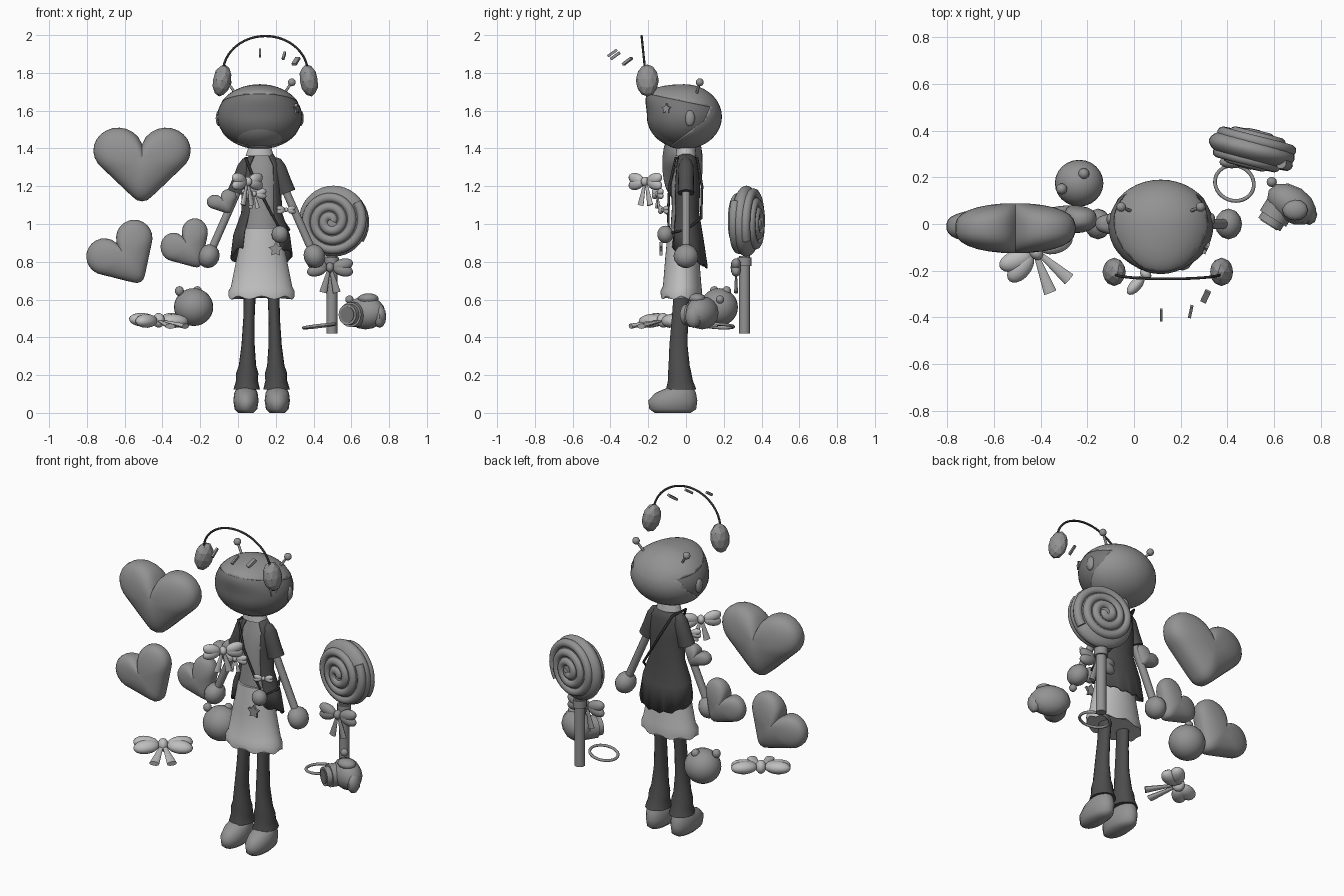
import bpy, bmesh
from math import sin, cos, pi, sqrt, radians
from mathutils import Matrix, Vector, Euler

if "Cube" in bpy.data.objects:
    bpy.data.objects.remove(bpy.data.objects["Cube"])


def material(name, g):
    m = bpy.data.materials.new(name)
    m.use_nodes = True
    m.diffuse_color = (g, g, g, 1)
    m.node_tree.nodes["Principled BSDF"].inputs["Base Color"].default_value = (g, g, g, 1)
    return m


GREY = material("mid grey", 0.29)
FACE = material("face grey", 0.18)
DARK = material("charcoal cloth", 0.075)
PALE = material("pale cloth", 0.52)
BLACK = material("black plastic", 0.03)
CX = 0.125  # middle of the figure


def finish(name, bm, mat, smooth=True):
    bmesh.ops.recalc_face_normals(bm, faces=bm.faces)
    me = bpy.data.meshes.new(name)
    bm.to_mesh(me)
    bm.free()
    me.materials.append(mat)
    ob = bpy.data.objects.new(name, me)
    bpy.context.collection.objects.link(ob)
    if smooth:
        bpy.ops.object.select_all(action="DESELECT")
        ob.select_set(True)
        bpy.context.view_layer.objects.active = ob
        bpy.ops.object.shade_smooth_by_angle(angle=radians(50))
    return ob


def place(loc, rot=(0, 0, 0)):
    return Matrix.Translation(loc) @ Euler([radians(a) for a in rot]).to_matrix().to_4x4()


def ball(name, m, size, mat, seg=20):
    bm = bmesh.new()
    bmesh.ops.create_uvsphere(bm, u_segments=seg, v_segments=seg // 2 + 2, radius=1)
    bm.transform(m @ Matrix.Diagonal((*size, 1)))
    return finish(name, bm, mat)


def cone(name, m, r1, r2, depth, mat, seg=20):
    bm = bmesh.new()
    bmesh.ops.create_cone(bm, cap_ends=True, segments=seg, radius1=r1, radius2=r2, depth=depth)
    bm.transform(m)
    return finish(name, bm, mat)


def skin(name, rows, n, mat, caps=True):
    """Join rows of points with quads, n per row."""
    bm = bmesh.new()
    rows = [[bm.verts.new(p) for p in row] for row in rows]
    k = len(rows[0])
    for lo, hi in zip(rows, rows[1:]):
        for i in range(n):
            bm.faces.new((lo[i], lo[(i + 1) % k], hi[(i + 1) % k], hi[i]))
    if caps:
        bm.faces.new(rows[0])
        bm.faces.new(rows[-1])
    return finish(name, bm, mat)


def loft(name, rings, mat, n=24, gap=0, m=Matrix()):
    """Skin over rings of (x, y, z, rx, ry); gap leaves the front open."""
    angles = [-pi + gap + i * (2 * pi - 2 * gap) / n for i in range(n + (gap > 0))]
    rows = [[m @ Vector((x + rx * sin(a), y + ry * cos(a), z)) for a in angles] for x, y, z, rx, ry in rings]
    return skin(name, rows, n, mat, not gap)


def tube(name, points, r, mat, cyclic=False, m=Matrix()):
    cu = bpy.data.curves.new(name, "CURVE")
    cu.dimensions = "3D"
    cu.bevel_depth, cu.bevel_resolution, cu.use_fill_caps = r, 3, True
    sp = cu.splines.new("POLY")
    sp.points.add(len(points) - 1)
    for p, co in zip(sp.points, points):
        p.co = (*(m @ Vector(co)), 1)
    sp.use_cyclic_u = cyclic
    sp.use_smooth = True
    cu.materials.append(mat)
    ob = bpy.data.objects.new(name, cu)
    bpy.context.collection.objects.link(ob)
    bpy.ops.object.select_all(action="DESELECT")
    ob.select_set(True)
    bpy.context.view_layer.objects.active = ob
    bpy.ops.object.convert(target="MESH")


def heart(name, centre, width, height, depth, tilt=0):
    """Puffy heart outlined by two fat tapered strokes, fitted to a width and height."""
    outline, n = [], 48
    for i in range(n):
        a, reach = 2 * pi * i / n, 0
        for side in (-1, 1):
            for j in range(13):
                t = j / 12
                cx, cz, r = side * 0.5 * t, -0.62 + 0.92 * t, 0.24 + 0.28 * t
                along, off = cx * sin(a) + cz * cos(a), cx * cos(a) - cz * sin(a)
                if abs(off) < r:
                    reach = max(reach, along + sqrt(r * r - off * off))
        b = a - radians(tilt)
        outline.append((reach * sin(b), reach * cos(b)))
    xs, zs = zip(*outline)
    kx, kz = width / (max(xs) - min(xs)), height / (max(zs) - min(zs))
    ox, oz = centre[0] - kx * (max(xs) + min(xs)) / 2, centre[2] - kz * (max(zs) + min(zs)) / 2
    rows = []
    for j in range(1, 16):
        t = -cos(pi * j / 16)
        s = sqrt(1 - abs(t) ** 2.8)
        rows.append([(ox + kx * x * s, centre[1] + t * depth / 2, oz + kz * z * s) for x, z in outline])
    skin(name, rows, n, GREY)


def bow(name, m, s, mat, tails=True):
    """Bow along local x, tails hanging down local -z."""
    for k, side in ((-1, "right"), (1, "left")):
        for up in (-1, 1):
            ball(f"{name}_{side}_loop", m @ place((k * s * 0.56, 0, up * s * 0.11), (0, -k * up * 16, 0)),
                 (s * 0.45, s * 0.22, s * 0.27), mat, 16)
        if tails:
            cone(f"{name}_{side}_tail", m @ place((k * s * 0.17, 0, -s * 0.58), (0, -k * 14, 0))
                 @ Matrix.Diagonal((1, 0.5, 1, 1)), s * 0.17, s * 0.06, s * 1.05, mat, 12)
    ball(f"{name}_knot", m, (s * 0.18, s * 0.24, s * 0.22), mat, 12)


def star(name, m, r, depth, mat):
    bm = bmesh.new()
    ring = [bm.verts.new((q * sin(i * pi / 5), 0, q * cos(i * pi / 5)))
            for i in range(10) for q in [r if i % 2 == 0 else r * 0.55]]
    f = bm.faces.new(ring)
    top = bmesh.ops.extrude_face_region(bm, geom=[f])["geom"]
    bmesh.ops.translate(bm, vec=(0, depth, 0), verts=[v for v in top if isinstance(v, bmesh.types.BMVert)])
    bm.transform(m)
    finish(name, bm, mat, False)


# Head: one rounded form parted into hood and face along slanted seams
SEAMS = [(Vector((0, -0.2, 1.69)), Vector((0, -0.21, -1))), (Vector((0, -0.1, 1.4)), Vector((0, -0.75, 1))),
         (Vector((0, 0.125, 1.61)), Vector((0, -1, 0.42)))]
CHIN = (Vector((0, -0.19, 1.5)), Vector((0, 0.6, 1)))


def head_part(name, scale, is_face, mat):
    bm = bmesh.new()
    bmesh.ops.create_uvsphere(bm, u_segments=40, v_segments=28, radius=1)
    for v in bm.verts:
        x, y, z = v.co
        if y < 0 and z > 0:
            y *= 1 + 0.8 * z * z
        v.co = (0.115 + 0.228 * scale * x, -0.01 + 0.2 * scale * y, 1.568 + 0.172 * scale * z)
    for co, no in SEAMS + [CHIN] * is_face:
        bmesh.ops.bisect_plane(bm, geom=bm.verts[:] + bm.edges[:] + bm.faces[:], plane_co=co, plane_no=no)
    drop = [f for f in bm.faces
            if all((f.calc_center_median() - co).dot(no) > 0 for co, no in SEAMS) != is_face]
    bmesh.ops.delete(bm, geom=drop, context="FACES")
    return finish(name, bm, mat)


hood = head_part("hood", 1, False, GREY)
rim = hood.modifiers.new("thickness", "SOLIDIFY")
rim.thickness, rim.offset = 0.008, -1
face = head_part("face", 0.985, True, FACE)
face.data.materials.append(GREY)
for p in face.data.polygons:
    p.material_index = int((p.center - CHIN[0]).dot(CHIN[1]) < 0)
star("hair_star", place((0.298, -0.098, 1.61), (0, 0, -115)), 0.027, 0.02, GREY)

# Ears, antennae and headphones, mirrored about the head
for k, side in ((-1, "right"), (1, "left")):
    x = 0.115 + k * 0.215
    ball(f"{side}_ear", place((x, 0.02, 1.56)), (0.018, 0.027, 0.042), GREY)
    tip = (0.115 + k * 0.17, 0.073, 1.75)
    tube(f"{side}_antenna", [(0.115 + k * 0.115, 0.05, 1.67), tip], 0.007, GREY)
    ball(f"{side}_antenna_ball", place(tip), (0.021, 0.021, 0.021), GREY, 14)
    bm = bmesh.new()
    bmesh.ops.create_icosphere(bm, subdivisions=2, radius=1)
    bm.transform(place((0.145 + k * 0.23, -0.205, 1.76), (0, -k * 10, 0)) @ Matrix.Diagonal((0.049, 0.061, 0.086, 1)))
    finish(f"{side}_headphone", bm, GREY, False)
tube("headphone_band", [(0.145 - 0.225 * cos(a), -0.215 - 0.02 * sin(a), 1.8 + 0.195 * sin(a))
                        for a in [pi * i / 30 for i in range(31)]], 0.006, BLACK)

# Floating dashes above the head
for x, y, z, w, turn in ((0.117, -0.39, 1.905, 0.012, 0), (0.243, -0.375, 1.89, 0.013, -12), (0.307, -0.31, 1.862, 0.026, -25)):
    bm = bmesh.new()
    bmesh.ops.create_cube(bm, size=1)
    bm.transform(place((x, y, z), (35, 0, turn)) @ Matrix.Diagonal((w, 0.06, 0.014, 1)))
    finish("floating_dash", bm, GREY, False)

# Neck, shirt and open coat
loft("neck", [(CX - 0.01, 0, 1.3, 0.045, 0.04), (CX - 0.01, 0, 1.42, 0.045, 0.04)], GREY)
loft("collar", [(CX - 0.01, 0, 1.36, 0.075, 0.055), (CX - 0.01, 0, 1.405, 0.06, 0.05)], PALE)
loft("shirt", [(CX, -0.015, 0.94, 0.1, 0.07), (CX, -0.015, 1.08, 0.085, 0.06), (CX, -0.01, 1.22, 0.092, 0.068),
               (CX, 0, 1.31, 0.09, 0.055), (CX, 0, 1.37, 0.05, 0.04)], GREY)
coat = loft("coat", [(CX, 0.01, 0.78, 0.165, 0.105), (CX, 0.005, 0.92, 0.15, 0.088), (CX, 0, 1.06, 0.108, 0.07),
                     (CX, 0, 1.2, 0.105, 0.075), (CX, 0, 1.31, 0.105, 0.062), (CX, 0, 1.37, 0.062, 0.047)],
            DARK, 32, gap=0.65)
for v in coat.data.vertices:
    if v.co.z < 0.85:
        v.co.z += 0.55 * (0.1 - v.co.y) + 0.008 * cos(v.co.x * 90)
    elif v.co.z < 1:
        v.co.z += 0.25 * (0.1 - v.co.y)
coat.modifiers.new("thickness", "SOLIDIFY").thickness = 0.008
tube("shoulder_strap", [(0.04, -0.055, 1.35), (0.1, -0.088, 1.2), (0.18, -0.095, 1.05), (0.235, -0.09, 0.95),
                        (0.27, 0, 0.97), (0.23, 0.08, 1.03), (0.13, 0.085, 1.2), (0.05, 0.06, 1.35)], 0.007, BLACK, True)

# Skirt with a wavy hem
skirt = loft("skirt", [(CX, -0.025, 0.61, 0.175, 0.108), (CX, -0.025, 0.645, 0.175, 0.11), (CX, -0.02, 0.67, 0.162, 0.102),
                       (CX, -0.02, 0.82, 0.132, 0.09), (CX, -0.02, 0.98, 0.098, 0.075)], PALE, 48)
for i, v in enumerate(skirt.data.vertices):
    if v.co.z < 0.63:
        v.co.z += 0.009 * cos(i % 48 * pi / 3)

# Arms, hands, legs and shoes
for k, side in ((-1, "right"), (1, "left")):
    hand = Vector((CX + k * 0.28, 0, 0.83))
    shoulder, cuff = Vector((CX + k * 0.078, 0, 1.31)), Vector((CX + k * 0.13, 0, 1.17))
    tube(f"{side}_arm", [shoulder, cuff, hand], 0.022, GREY)
    aim = (cuff - shoulder).to_track_quat("Z", "Y").to_matrix().to_4x4()
    loft(f"{side}_sleeve", [(0, 0, -0.04, 0.012, 0.015), (0, 0, -0.025, 0.03, 0.034), (0, 0, 0.015, 0.043, 0.046),
                            (0, 0, 0.1, 0.042, 0.047), (0, 0, 0.155, 0.044, 0.05)], DARK, 16,
         m=Matrix.Translation(shoulder) @ aim)
    ball(f"{side}_hand", place(hand, (0, k * -20, 0)), (0.057, 0.066, 0.064), GREY, 12)
    hip, foot = CX + k * 0.062, CX + k * 0.083
    path = ((0.125, 0.07, 0.08), (0.17, 0.058, 0.066), (0.21, 0.059, 0.062), (0.25, 0.046, 0.056),
            (0.36, 0.035, 0.048), (0.5, 0.03, 0.043), (0.66, 0.032, 0.043))
    loft(f"{side}_trouser_leg", [(foot + (hip - foot) * z / 0.66, -0.03 + 0.01 * cos(z * 9), z, rx, ry)
                                 for z, rx, ry in path], DARK, 16)
    loft(f"{side}_shoe", [(foot, -0.07, 0, 0.04, 0.095), (foot, -0.07, 0.02, 0.06, 0.124),
                          (foot, -0.07, 0.065, 0.067, 0.13), (foot, -0.055, 0.105, 0.062, 0.108),
                          (foot, -0.025, 0.14, 0.045, 0.06)], GREY, 16)

# Chest bows, pouch and charm
bow("chest_bow", place((0.05, -0.215, 1.225), (0, 0, 48)), 0.115, PALE)
bow("lower_chest_bow", place((0.085, -0.15, 1.16), (0, 0, 20)), 0.07, PALE)
bow("pouch_bow", place((0.255, -0.12, 1.075), (0, 0, 25)), 0.055, PALE, False)
ball("pouch", place((0.222, -0.11, 0.945)), (0.044, 0.042, 0.046), GREY)
star("star_charm", place((0.2, -0.14, 0.865)), 0.04, 0.015, GREY)

# Floating hearts
heart("large_heart", (-0.508, -0.018, 1.315), 0.515, 0.39, 0.215)
heart("medium_heart", (-0.628, -0.01, 0.855), 0.35, 0.335, 0.15, 32)
heart("small_heart", (-0.285, 0.02, 0.9), 0.25, 0.26, 0.12, 32)
heart("wrist_heart", (-0.085, 0, 1.12), 0.16, 0.13, 0.09, 25)

# Floating bow lying nearly flat
bow("floating_bow", place((-0.42, -0.12, 0.49), (-80, 0, 35)), 0.165, PALE)

# Round floating creature
ball("round_body", place((-0.235, 0.175, 0.56)), (0.104, 0.1, 0.1), GREY, 24)
for x, y in ((-0.31, 0.15), (-0.215, 0.215)):
    ball("round_body_ear", place((x, y, 0.645)), (0.024, 0.024, 0.026), GREY, 12)

# Swirl lollipop
sweet = place((0.505, 0.32, 1.015), (0, 0, -13))
ball("lollipop_disc", sweet, (0.188, 0.072, 0.188), GREY, 32)
for k, side in ((-1, "front"), (1, "back")):
    swirl = []
    for i in range(110):
        r, a = 0.012 + 0.155 * i / 109, 6.2 * pi * i / 109
        swirl.append((r * cos(a), k * 0.062 * sqrt(1 - (r / 0.19) ** 2), -k * r * sin(a)))
    tube(f"lollipop_{side}_swirl", swirl, 0.025, GREY, m=sweet)
cone("lollipop_stick", place((0.497, 0.31, 0.625)), 0.029, 0.029, 0.41, GREY)
cone("lollipop_collar", place((0.497, 0.31, 0.8)), 0.038, 0.038, 0.045, GREY)
bow("lollipop_bow", place((0.487, 0.265, 0.77)), 0.122, GREY)

# Toy camera with lens, buttons and hand ring
cam = place((0.675, 0.085, 0.53), (0, 0, -32))
ball("camera_body", cam, (0.115, 0.078, 0.088), GREY, 12)
for y, r, d in ((-0.06, 0.066, 0.07), (-0.105, 0.055, 0.04)):
    cone("camera_lens", cam @ place((-0.035, y, -0.01), (90, 0, 0)), r, r, d, GREY)
cone("camera_glass", cam @ place((-0.035, -0.126, -0.01), (90, 0, 0)), 0.042, 0.042, 0.006, FACE)
ball("camera_flash", place((0.69, 0.06, 0.605)), (0.055, 0.045, 0.028), GREY, 12)
ball("camera_button", place((0.59, 0.18, 0.6)), (0.022, 0.022, 0.022), GREY, 12)
ball("camera_grip", place((0.75, 0.04, 0.51)), (0.035, 0.045, 0.06), GREY, 8)
tube("camera_ring", [(0.085 * cos(a), 0.075 * sin(a), 0) for a in [pi * i / 16 for i in range(32)]],
     0.008, GREY, True, place((0.43, 0.175, 0.46), (0, -7, -20)))
